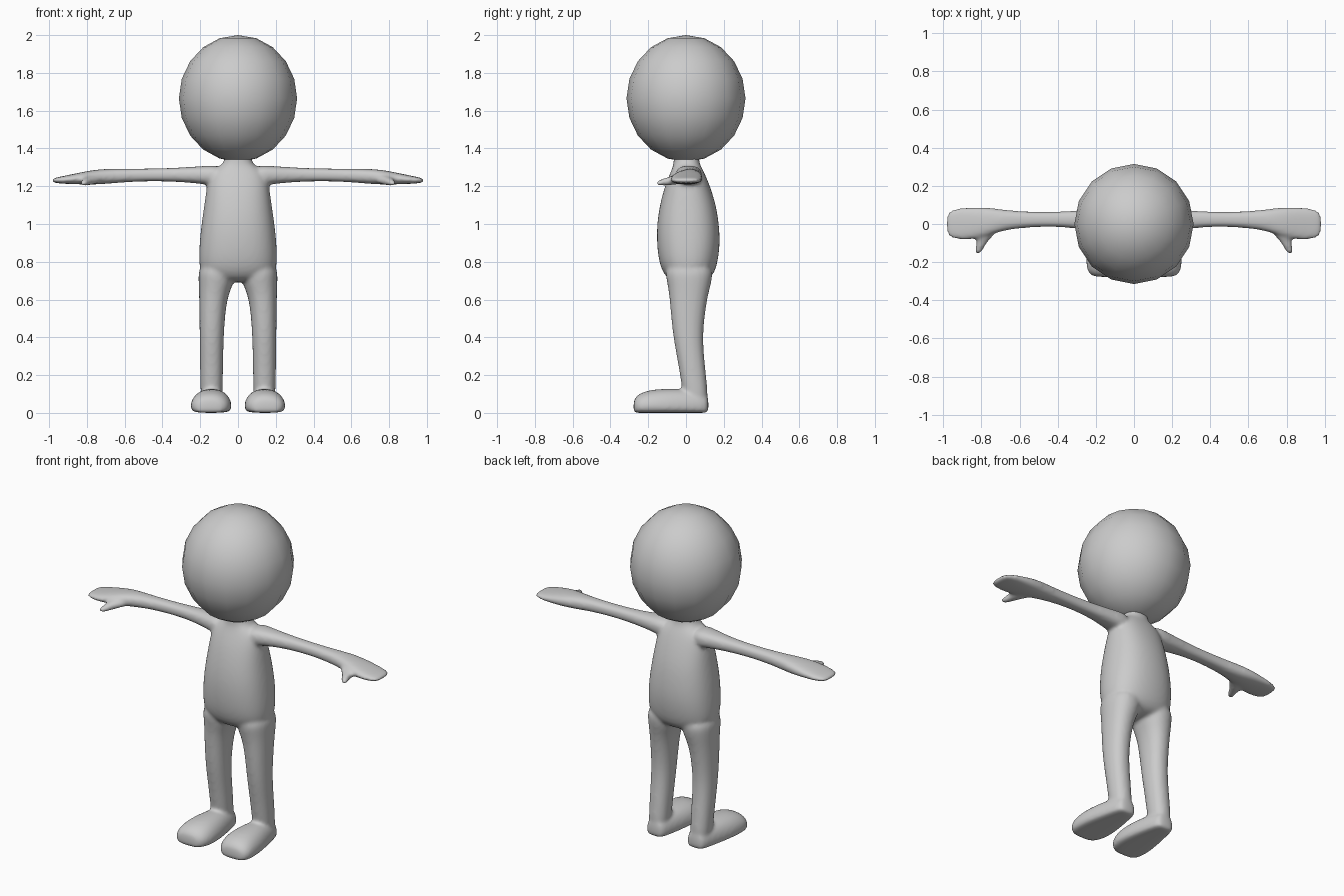
import bpy, bmesh, math

if "Cube" in bpy.data.objects:
    bpy.data.objects.remove(bpy.data.objects["Cube"])

grey = bpy.data.materials.new("light_grey")
grey.diffuse_color = (0.6, 0.6, 0.6, 1)
grey.use_nodes = True
grey.node_tree.nodes["Principled BSDF"].inputs["Base Color"].default_value = grey.diffuse_color
SIDES = 16


def spow(v, e):
    return math.copysign(abs(v) ** e, v)


def loft(bm, axis, rings, e=0.9, side=1):
    """Skin rings (t, a_min, a_max, b_min, b_max) along axis x, y or z; side mirrors x."""
    loops = []
    for t, a0, a1, b0, b1 in rings:
        loop = []
        for i in range(SIDES):
            w = 2 * math.pi * i / SIDES
            a = (a0 + a1) / 2 + (a1 - a0) / 2 * spow(math.cos(w), e)
            b = (b0 + b1) / 2 + (b1 - b0) / 2 * spow(math.sin(w), e)
            x, y, z = {"x": (t, a, b), "y": (a, t, b), "z": (a, b, t)}[axis]
            loop.append(bm.verts.new((x * side, y, z)))
        loops.append(loop)
    faces = [bm.faces.new(loops[0]), bm.faces.new(loops[-1][::-1])]
    for p, q in zip(loops, loops[1:]):
        for i in range(SIDES):
            j = (i + 1) % SIDES
            faces.append(bm.faces.new((p[i], q[i], q[j], p[j])))
    bmesh.ops.recalc_face_normals(bm, faces=faces)


def foot(bm, side):
    """Rounded shoe: flat sole, domed top."""
    loops = []
    for y, cx, hw, h in [(-0.278, .15, .05, .06), (-0.268, .15, .08, .085), (-0.24, .147, .104, .108),
                         (-0.18, .142, .112, .126), (-0.10, .14, .106, .13), (-0.02, .138, .09, .128),
                         (0.05, .137, .075, .12), (0.10, .137, .06, .11), (0.12, .137, .042, .09)]:
        loop = []
        for i in range(SIDES):
            w = 2 * math.pi * i / SIDES
            c, s = math.cos(w), math.sin(w)
            z = 0.035 + (h - 0.035) * s if s > 0 else 0.035 + 0.035 * spow(s, 0.35)
            loop.append(bm.verts.new(((cx + hw * spow(c, 0.85)) * side, y, z)))
        loops.append(loop)
    faces = [bm.faces.new(loops[0]), bm.faces.new(loops[-1][::-1])]
    for p, q in zip(loops, loops[1:]):
        for i in range(SIDES):
            j = (i + 1) % SIDES
            faces.append(bm.faces.new((p[i], q[i], q[j], p[j])))
    bmesh.ops.recalc_face_normals(bm, faces=faces)


bm = bmesh.new()
# torso and neck
loft(bm, "z", [(0.69, -.13, .13, -.07, .10), (0.73, -.20, .20, -.12, .15), (0.80, -.212, .212, -.147, .172),
               (0.90, -.208, .208, -.158, .184), (1.00, -.197, .197, -.157, .178), (1.10, -.182, .182, -.142, .162),
               (1.20, -.168, .168, -.115, .13), (1.27, -.155, .155, -.085, .10), (1.305, -.10, .10, -.07, .08),
               (1.33, -.07, .07, -.066, .07), (1.40, -.07, .07, -.066, .07)], 0.85)
for s in (1, -1):
    # leg
    loft(bm, "z", [(0.04, .085, .195, 0.0, .118), (0.12, .08, .20, -.022, .116), (0.25, .078, .202, -.04, .102),
                   (0.40, .075, .204, -.07, .088), (0.55, .065, .206, -.084, .105), (0.64, .045, .208, -.092, .122),
                   (0.70, .015, .211, -.105, .14), (0.80, .01, .212, -.12, .15)], 0.9, s)
    foot(bm, s)
    # arm and mitten hand
    loft(bm, "x", [(0.08, -.07, .09, 1.19, 1.315), (0.17, -.05, .085, 1.21, 1.309), (0.30, -.022, .07, 1.222, 1.299),
                   (0.45, -.013, .063, 1.227, 1.294), (0.60, -.022, .067, 1.221, 1.293), (0.70, -.038, .078, 1.211, 1.293),
                   (0.78, -.07, .09, 1.208, 1.285), (0.86, -.085, .09, 1.21, 1.268), (0.93, -.084, .084, 1.213, 1.253),
                   (0.97, -.07, .07, 1.217, 1.245), (0.983, -.045, .045, 1.222, 1.238)], 0.8, s)
    # thumb
    loft(bm, "y", [(0.0, .70, .83, 1.215, 1.265), (-0.05, .725, .83, 1.21, 1.262), (-0.09, .765, .828, 1.204, 1.25),
                   (-0.13, .79, .832, 1.201, 1.238), (-0.158, .803, .836, 1.202, 1.228)], 0.9, s)

mesh = bpy.data.meshes.new("body")
bm.to_mesh(mesh)
bm.free()
body = bpy.data.objects.new("body", mesh)
bpy.context.collection.objects.link(body)
mesh.materials.append(grey)
# blend the limbs into one soft skin
sub = body.modifiers.new("round", "SUBSURF")
sub.levels = sub.render_levels = 2
rem = body.modifiers.new("fuse", "REMESH")
rem.mode, rem.voxel_size, rem.use_smooth_shade = "VOXEL", 0.01, True
smo = body.modifiers.new("soften", "SMOOTH")
smo.factor, smo.iterations = 0.5, 8

# head
bpy.ops.mesh.primitive_uv_sphere_add(segments=16, ring_count=10, radius=1, location=(0, 0, 1.665))
head = bpy.context.object
head.name = "head"
head.scale = (0.313, 0.315, 0.335)
head.data.materials.append(grey)
bpy.ops.object.shade_smooth()
